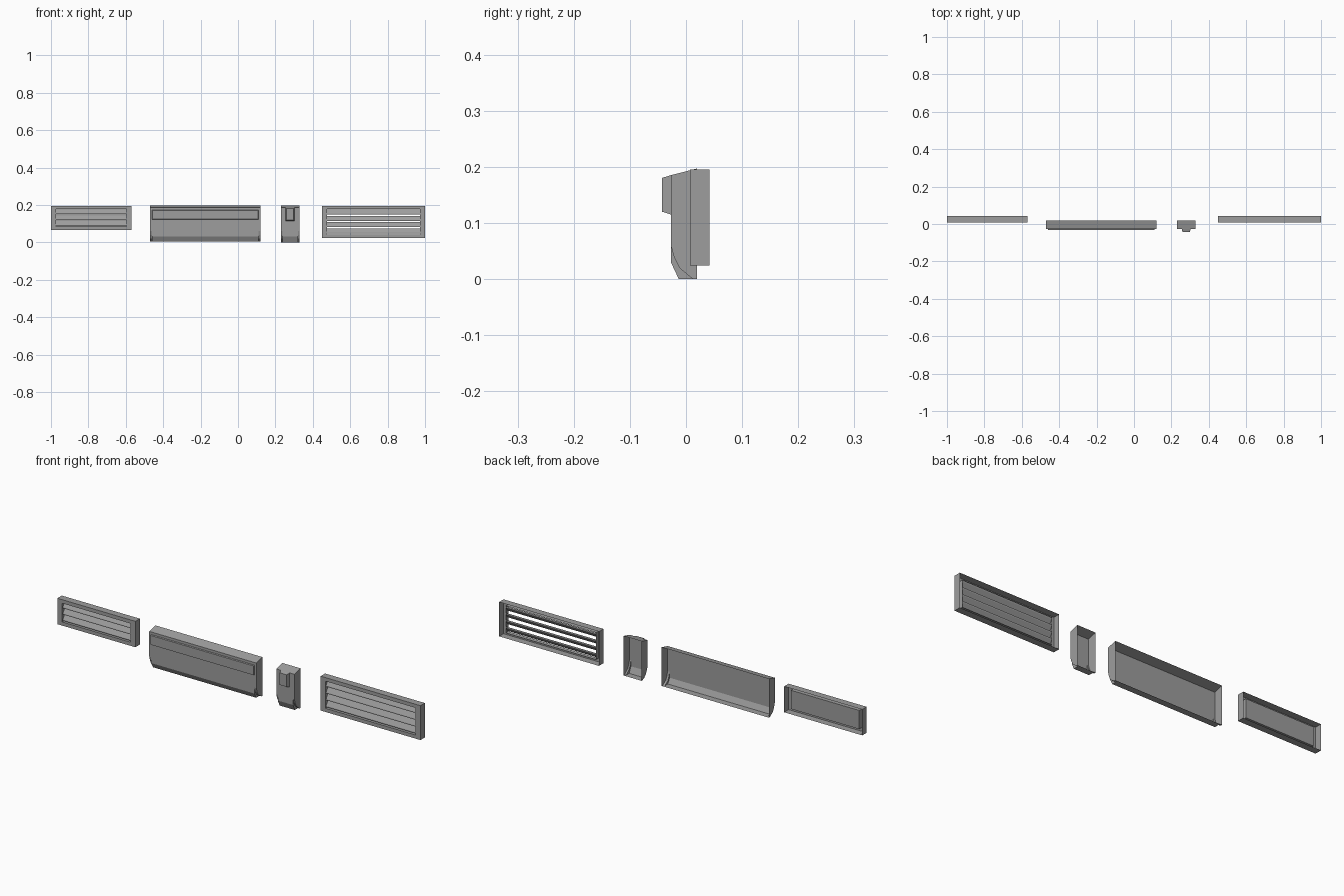
import bpy
import bmesh

if "Cube" in bpy.data.objects:
    bpy.data.objects.remove(bpy.data.objects["Cube"], do_unlink=True)

grey = bpy.data.materials.new("mid grey")
grey.use_nodes = True
GREY = (0.34, 0.34, 0.34, 1)
grey.diffuse_color = GREY
grey.node_tree.nodes["Principled BSDF"].inputs["Base Color"].default_value = GREY


def finish(name, bm):
    bmesh.ops.remove_doubles(bm, verts=bm.verts, dist=0.0001)
    bmesh.ops.recalc_face_normals(bm, faces=bm.faces)
    mesh = bpy.data.meshes.new(name)
    bm.to_mesh(mesh)
    bm.free()
    mesh.materials.append(grey)
    obj = bpy.data.objects.new(name, mesh)
    bpy.context.collection.objects.link(obj)
    return obj


def face(bm, points):
    bm.faces.new([bm.verts.new(p) for p in points])


def sheet(bm, profile, x0, x1):
    """Sweep an open (y, z) profile along x."""
    for (ya, za), (yb, zb) in zip(profile, profile[1:]):
        face(bm, [(x0, ya, za), (x1, ya, za), (x1, yb, zb), (x0, yb, zb)])


def cap(bm, profile, x):
    face(bm, [(x, y, z) for y, z in profile])


def rect(x0, x1, z0, z1, y):
    return [(x0, y, z0), (x1, y, z0), (x1, y, z1), (x0, y, z1)]


def bridge(bm, loops):
    """Join successive rectangles with side faces."""
    for a, b in zip(loops, loops[1:]):
        for i in range(4):
            j = (i + 1) % 4
            face(bm, [a[i], a[j], b[j], b[i]])


def raised_plate(name, x0, x1, z0, z1, y0, y1, taper):
    bm = bmesh.new()
    front = rect(x0 + taper, x1 - taper, z0 + taper, z1 - taper, y1)
    bridge(bm, [rect(x0, x1, z0, z1, y0), front])
    face(bm, front)
    finish(name, bm)


# Open-backed housing: rounded ends, with a fuller lower edge between them
def housing(name, x0, x1, bottom, margin):
    front, back = -0.027, 0.02
    top = [(back, 0.197), (front, 0.185)]
    curve = [(front, 0.06), (-0.021, 0.038), (-0.012, 0.02), (0.012, bottom)]
    lip = [(front, 0.06), (front, 0.03), (-0.013, bottom), (0.012, bottom)]
    rear = [(back, bottom)]
    bm = bmesh.new()
    sheet(bm, top + lip + rear, x0 + margin, x1 - margin)
    for outer, inner in ((x0, x0 + margin), (x1, x1 - margin)):
        sheet(bm, top + curve + rear, outer, inner)
        cap(bm, top + curve + rear, outer)
        cap(bm, lip + curve[2:0:-1], inner)
    finish(name, bm)


# Hollow frame with a window, filled with tilted louvres
def vent(name, x0, x1, z0, z1, border, slats):
    front, back = 0.007, 0.042
    ix0, ix1, iz0, iz1 = x0 + border, x1 - border, z0 + 0.018, z1 - 0.018
    bm = bmesh.new()
    bridge(bm, [rect(x0, x1, z0, z1, back), rect(x0, x1, z0, z1, front),
                rect(ix0, ix1, iz0, iz1, front),
                rect(ix0, ix1, iz0, iz1, front + 0.02)])
    finish(name + "_frame", bm)

    bm = bmesh.new()
    pitch = (iz1 - iz0) / slats
    for i in range(slats):
        low = iz0 + i * pitch
        # wedge blade: sloping top, flat underside
        blade = [(0.012, low + 0.15 * pitch), (0.012, low + 0.3 * pitch),
                 (0.026, low + 0.95 * pitch), (0.026, low + 0.75 * pitch)]
        sheet(bm, blade + blade[:1], ix0, ix1)
        cap(bm, blade, ix0)
        cap(bm, blade, ix1)
    finish(name + "_louvres", bm)
    return ix0, ix1, iz0, iz1


# Small vent with a closed backing
small = vent("small_vent", -1.0, -0.57, 0.066, 0.195, 0.027, 3)
bm = bmesh.new()
face(bm, rect(*small, 0.027))
finish("small_vent_backing", bm)

# Wide housing with a raised front strip
housing("wide_housing", -0.47, 0.12, 0.004, 0.011)
raised_plate("wide_front_strip", -0.46, 0.11, 0.122, 0.172, -0.027, -0.033, 0.002)

# Narrow housing with a protruding block
housing("narrow_housing", 0.23, 0.33, 0.0, 0.008)
raised_plate("narrow_front_block", 0.255, 0.303, 0.115, 0.185, -0.027, -0.043, 0.005)

# Large open vent
vent("large_vent", 0.45, 1.0, 0.024, 0.195, 0.027, 4)
